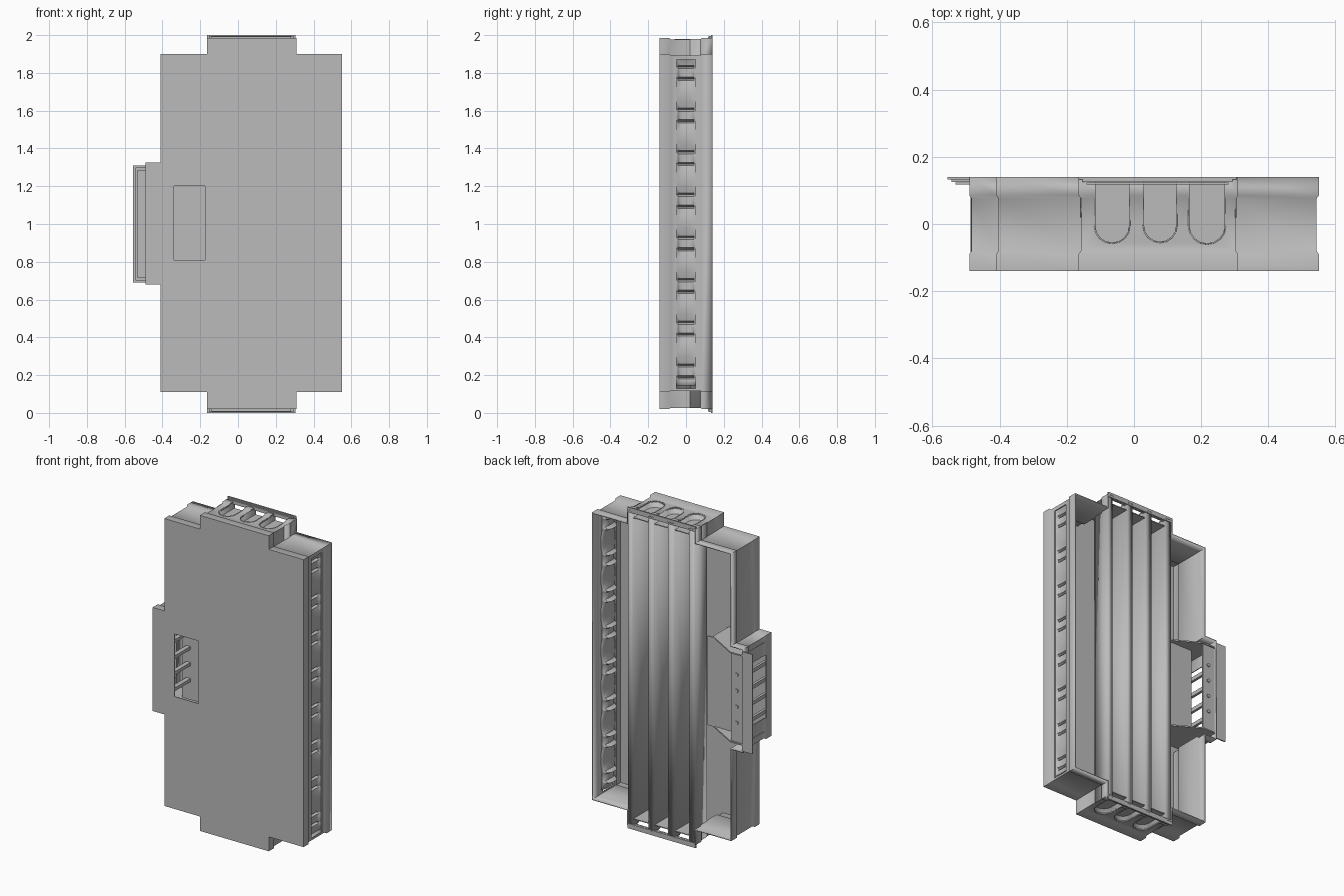
import bpy, bmesh, math
from mathutils import Vector

if "Cube" in bpy.data.objects:
    bpy.data.objects.remove(bpy.data.objects["Cube"], do_unlink=True)

grey = bpy.data.materials.new("plain grey")
grey.use_nodes = True
grey.diffuse_color = (0.5, 0.5, 0.5, 1)
grey.node_tree.nodes["Principled BSDF"].inputs["Base Color"].default_value = (0.5, 0.5, 0.5, 1)


def finish(name, bm, thickness=0, recalc=True):
    if recalc:
        bmesh.ops.recalc_face_normals(bm, faces=bm.faces)
    mesh = bpy.data.meshes.new(name)
    bm.to_mesh(mesh)
    bm.free()
    ob = bpy.data.objects.new(name, mesh)
    bpy.context.collection.objects.link(ob)
    mesh.materials.append(grey)
    if thickness:
        mod = ob.modifiers.new("sheet", "SOLIDIFY")
        mod.thickness = thickness
        mod.offset = -1
    return ob


def box(name, x0, x1, y0, y1, z0, z1):
    bm = bmesh.new()
    bmesh.ops.create_cube(bm, size=1)
    for v in bm.verts:
        v.co = Vector(((x0 + x1) / 2 + v.co.x * (x1 - x0),
                       (y0 + y1) / 2 + v.co.y * (y1 - y0),
                       (z0 + z1) / 2 + v.co.z * (z1 - z0)))
    return finish(name, bm)


def prism(name, points, z0, z1):
    """Closed plan outline in x and y, raised from z0 to z1."""
    bm = bmesh.new()
    face = bm.faces.new([bm.verts.new((x, y, z0)) for x, y in points])
    top = bmesh.ops.extrude_face_region(bm, geom=[face])["geom"]
    bmesh.ops.translate(bm, verts=[v for v in top if isinstance(v, bmesh.types.BMVert)],
                        vec=(0, 0, z1 - z0))
    return finish(name, bm)


def cut(target, cutter):
    mod = target.modifiers.new("cut", "BOOLEAN")
    mod.operation = "DIFFERENCE"
    mod.solver = "EXACT"
    mod.object = cutter
    cutter.hide_render = True
    cutter.hide_viewport = True
    cutter.display_type = "WIRE"


def trough(x0, x1, back, steps=8):
    """U profile, open towards the back."""
    r, mid = (x1 - x0) / 2, (x0 + x1) / 2
    pts = [(mid - r * math.cos(math.pi * i / steps),
            -0.005 - r * math.sin(math.pi * i / steps)) for i in range(steps + 1)]
    return [(x0, back)] + pts + [(x1, back)]


# Housing: stepped outline with slightly pinched walls, open at the back
outline = [(-0.165, 0.02), (0.31, 0.02), (0.31, 0.11), (0.55, 0.11), (0.55, 1.9),
           (0.31, 1.9), (0.31, 1.985), (-0.165, 1.985), (-0.165, 1.9), (-0.41, 1.9),
           (-0.41, 1.325), (-0.49, 1.325), (-0.49, 0.68), (-0.41, 0.68),
           (-0.41, 0.11), (-0.165, 0.11)]


def inset(points, d):
    result = []
    for i, p in enumerate(points):
        p = Vector(p)
        a = (p - Vector(points[i - 1])).normalized()
        b = (Vector(points[(i + 1) % len(points)]) - p).normalized()
        result.append(p + d * (Vector((-a.y, a.x)) + Vector((-b.y, b.x))))
    return result


bm = bmesh.new()
loops = []
for y, d in ((-0.14, 0), (-0.09, 0), (-0.08, 0.007), (0.075, 0.007), (0.085, 0), (0.14, 0)):
    loops.append([bm.verts.new((p.x, y, p.y)) for p in inset(outline, d)])
bm.faces.new(loops[0])
for lower, upper in zip(loops, loops[1:]):
    for i in range(len(lower)):
        j = (i + 1) % len(lower)
        bm.faces.new((lower[i], lower[j], upper[j], upper[i]))
housing = finish("housing", bm, 0.008)

# Openings: front window, side window, vent column and cable slots
cut(housing, box("front_window_cutter", -0.34, -0.175, -0.2, -0.1, 0.81, 1.2))
cut(housing, box("side_window_cutter", -0.6, -0.45, -0.09, 0.09, 0.81, 1.2))
cut(housing, box("vent_cutter", 0.5, 0.6, -0.05, 0.05, 0.13, 1.87))
slots = [(-0.115, -0.015), (0.03, 0.125), (0.165, 0.27)]
for x0, x1 in slots:
    for z0, z1 in ((-0.05, 0.06), (1.94, 2.05)):
        cut(housing, prism("slot_cutter", trough(x0, x1, 0.2), z0, z1))

# Vent column: a pressed strip with eight pairs of narrow notches
bm = bmesh.new()
pattern = ((0.11, 0.07, 0.006), (0.075, 0.066, 0.01), (0.04, 0.057, 0.02), (0.032, 0.055, 0.045),
           (0.022, 0.055, 0.02), (-0.022, 0.055, 0.02), (-0.032, 0.055, 0.045),
           (-0.04, 0.057, 0.02), (-0.075, 0.066, 0.01))
rows = []
for k in range(8):
    for dz, half, depth in pattern:
        z = min(1.88, max(0.12, 1.8 - 0.2257 * k + dz))
        rows.append([bm.verts.new((0.542 - depth * (1 - t ** 4), half * t, z))
                     for t in (-1, -0.75, -0.4, 0, 0.4, 0.75, 1)])
for a, b in zip(rows, rows[1:]):
    for i in range(len(a) - 1):
        bm.faces.new((a[i], b[i], b[i + 1], a[i + 1]))
finish("vent_strip", bm, 0.004)

# Back tray: three full-height troughs joined by flat strips
profile = [(-0.16, 0.02), (-0.16, 0.135)]
for x0, x1 in slots:
    profile += trough(x0, x1, 0.135)
profile += [(0.305, 0.135), (0.305, 0.02)]
bm = bmesh.new()
low = [bm.verts.new((x, y, 0.025)) for x, y in profile]
high = [bm.verts.new((x, y, 1.98)) for x, y in profile]
for i in range(len(profile) - 1):
    bm.faces.new((low[i], low[i + 1], high[i + 1], high[i]))
finish("back_tray", bm, 0.004)
for x0, x1 in slots:
    for z in (0.06, 1.935):
        prism("trough_end", trough(x0, x1, 0.13), z, z + 0.005)

# Stepped lips above and below the tray, and beside the tab
for i in range(3):
    y, s = 0.133 - 0.008 * i, 0.012 * i
    for z0, z1 in ((0.004 * i, 0.03), (1.97, 2 - 0.004 * i)):
        box("end_lip", -0.165 + s, 0.305 - s, y, y + 0.007, z0, z1)
    box("side_lip", -0.555 + s, -0.485, y, y + 0.007, 0.69 + s, 1.31 - s)

# Tab pocket: tapered shelves, inner panel, screw panel and ribs
shelf = [(-0.2, -0.135), (-0.2, 0.02), (-0.4, 0.135), (-0.485, 0.135), (-0.485, -0.135)]
for z in (0.725, 1.28):
    prism("pocket_shelf", shelf, z - 0.004, z + 0.004)
box("pocket_panel", -0.4, -0.165, 0.02, 0.026, 0.725, 1.28)
box("screw_panel", -0.485, -0.4, 0.122, 0.128, 0.73, 1.28)
for i in range(4):
    z = 0.85 + 0.1 * i
    bm = bmesh.new()
    bmesh.ops.create_cone(bm, cap_ends=True, segments=10, radius1=0.011, radius2=0.011, depth=0.008)
    for v in bm.verts:
        v.co = Vector((-0.44 + v.co.x, 0.13 + v.co.z, z + v.co.y))
    finish("screw", bm)
    box("side_rib", -0.486, -0.47, -0.1, 0.1, z - 0.012, z + 0.012)
    box("window_rib", -0.37, -0.342, -0.13, 0.02, z - 0.01, z + 0.01)

# Smooth shading with sharp corners kept
bpy.ops.object.select_all(action="DESELECT")
for ob in bpy.context.collection.objects:
    if ob.type == "MESH" and not ob.hide_render:
        ob.select_set(True)
        bpy.context.view_layer.objects.active = ob
bpy.ops.object.shade_smooth_by_angle(angle=math.radians(35))
